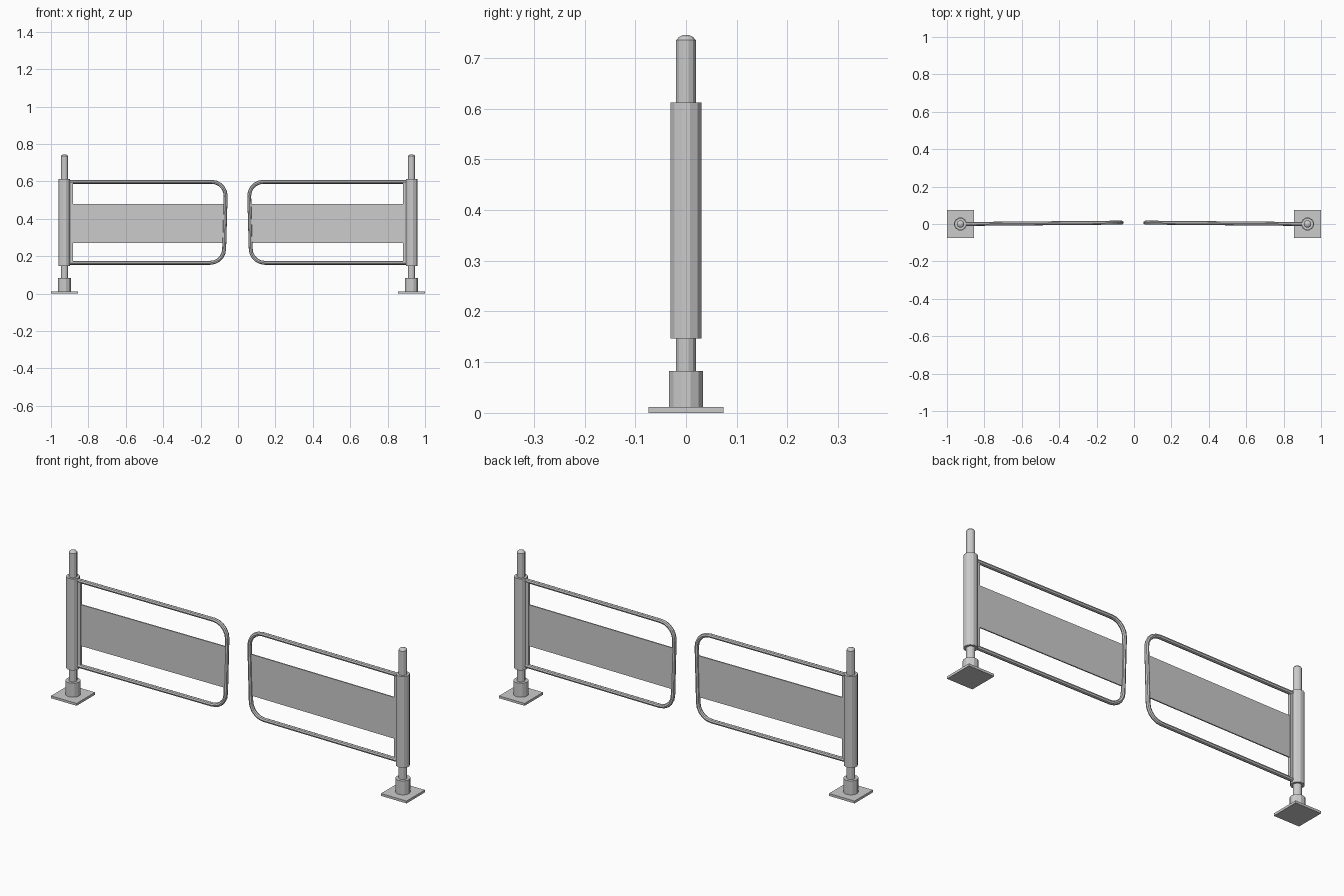
import bpy, bmesh, math
from mathutils import Vector

if "Cube" in bpy.data.objects:
    bpy.data.objects.remove(bpy.data.objects["Cube"])

POST_X = 0.928


def make_object(name, bm):
    bmesh.ops.recalc_face_normals(bm, faces=bm.faces)
    mesh = bpy.data.meshes.new(name)
    bm.to_mesh(mesh)
    bm.free()
    obj = bpy.data.objects.new(name, mesh)
    bpy.context.collection.objects.link(obj)
    return obj


def box(name, lo, hi):
    bm = bmesh.new()
    bmesh.ops.create_cube(bm, size=1)
    for v in bm.verts:
        v.co = Vector((lo[i] + (v.co[i] + 0.5) * (hi[i] - lo[i]) for i in range(3)))
    return make_object(name, bm)


def lathe(name, x, profile, sides=12):
    """Revolve (radius, z) rings about a vertical axis and cap both ends."""
    bm = bmesh.new()
    rings = []
    for r, z in profile:
        rings.append([bm.verts.new((x + r * math.cos(2 * math.pi * (i + 0.5) / sides),
                                    r * math.sin(2 * math.pi * (i + 0.5) / sides), z))
                      for i in range(sides)])
    for a, b in zip(rings, rings[1:]):
        for i in range(sides):
            j = (i + 1) % sides
            bm.faces.new((a[i], a[j], b[j], b[i]))
    bm.faces.new(rings[0])
    bm.faces.new(rings[-1])
    return make_object(name, bm)


def tube(name, points, radius):
    curve = bpy.data.curves.new(name, 'CURVE')
    curve.dimensions = '3D'
    curve.bevel_depth = radius
    curve.bevel_resolution = 2
    curve.use_fill_caps = True
    spline = curve.splines.new('POLY')
    spline.points.add(len(points) - 1)
    for p, co in zip(spline.points, points):
        p.co = (*co, 1)
    spline.use_smooth = False
    obj = bpy.data.objects.new(name, curve)
    bpy.context.collection.objects.link(obj)
    return obj


def gate_path(s, end_x, top=0.598, bottom=0.165, r=0.075, steps=5):
    """U-shaped rail: out along the top, round two corners, back along the bottom."""
    pts = [(POST_X - 0.022, top)]
    for k in range(steps + 1):
        a = math.radians(90 * k / steps)
        pts.append((end_x + r - r * math.sin(a), top - r + r * math.cos(a)))
    for k in range(steps + 1):
        a = math.radians(90 * k / steps)
        pts.append((end_x + 0.008 + r - r * math.cos(a), bottom + r - r * math.sin(a)))
    pts.append((POST_X - 0.022, bottom))
    return [(s * x, 0.008 * (POST_X - x) / POST_X, z) for x, z in pts]


for s, side, end_x in ((-1, "left", 0.066), (1, "right", 0.060)):
    x = s * POST_X
    # Floor plate, collar and post with rounded tip
    box(side + "_base_plate", (x - 0.072, -0.074, 0), (x + 0.072, 0.074, 0.012))
    lathe(side + "_collar", x, [(0.035, 0.012), (0.035, 0.083)])
    lathe(side + "_post", x, [(0.02, 0.012), (0.02, 0.735), (0.015, 0.741), (0.007, 0.745)])
    # Turning sleeve and the hinge strip along it
    lathe(side + "_sleeve", x, [(0.032, 0.147), (0.032, 0.612)])
    xs = sorted((s * 0.905, s * 0.882))
    box(side + "_hinge_strip", (xs[0], -0.007, 0.16), (xs[1], 0.007, 0.602))
    # Bent rail
    tube(side + "_rail", gate_path(s, end_x), 0.0105)
    # Infill panel
    xs = sorted((s * 0.89, s * (end_x + 0.002)))
    panel = box(side + "_panel", (xs[0], -0.003, 0.27), (xs[1], 0.003, 0.48))
    for v in panel.data.vertices:
        v.co.y += 0.008 * (POST_X - abs(v.co.x)) / POST_X
